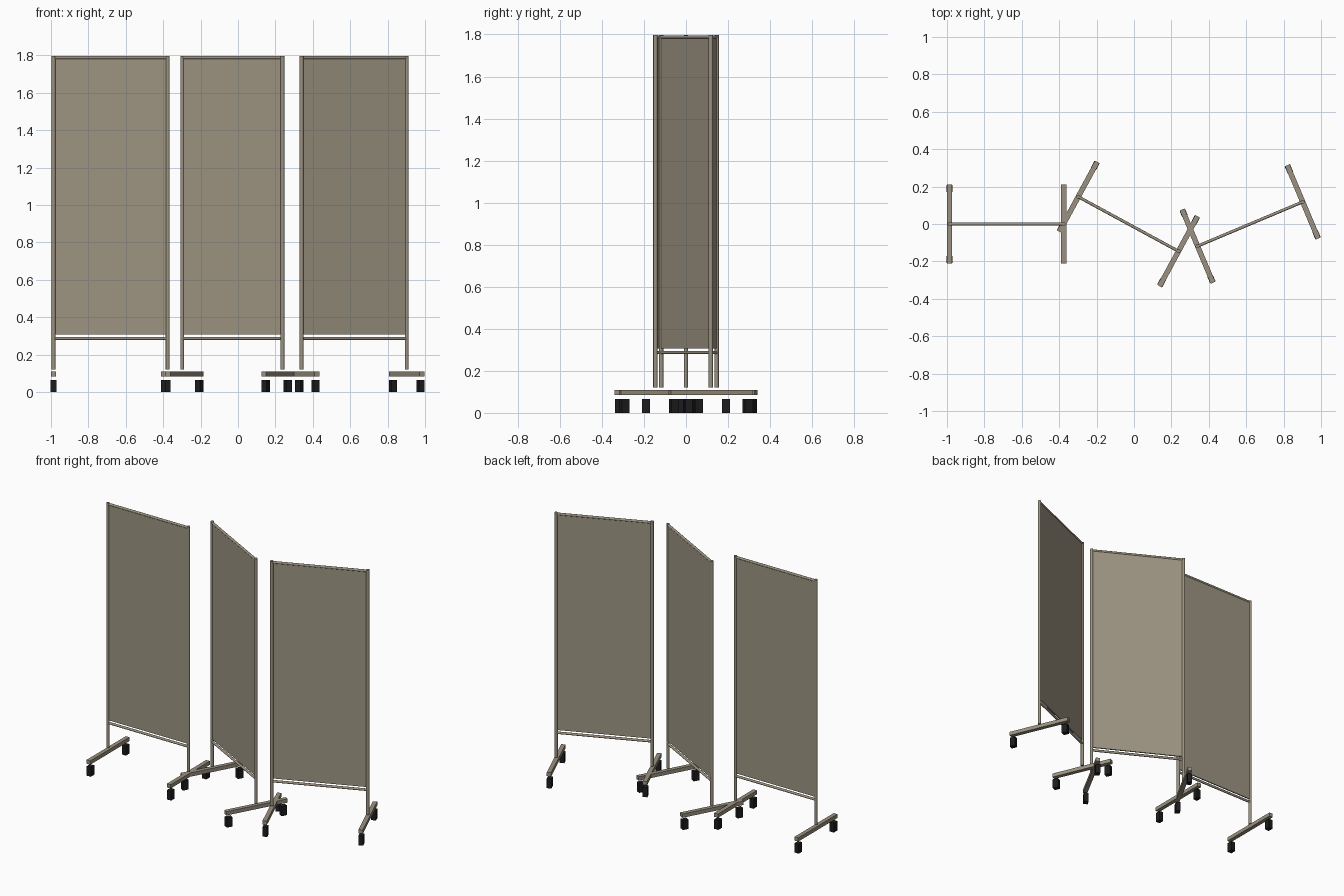
import bpy
from math import radians
from mathutils import Matrix, Vector

cube = bpy.data.objects.get("Cube")
if cube:
    bpy.data.objects.remove(cube, do_unlink=True)


def material(name, rgb):
    mat = bpy.data.materials.new(name)
    mat.use_nodes = True
    mat.diffuse_color = (*rgb, 1)
    mat.node_tree.nodes["Principled BSDF"].inputs["Base Color"].default_value = (*rgb, 1)
    return mat


FABRIC = material("taupe fabric", (0.34, 0.30, 0.225))
FRAME = material("taupe metal", (0.33, 0.29, 0.22))
RUBBER = material("black rubber", (0.012, 0.012, 0.012))

HALF = 0.305          # half the distance between the posts
POST_R, BAR_R = 0.0105, 0.008
TOP, BAR_TOP, BAR_LOW = 1.797, 1.788, 0.287


def finish(name, mat, place):
    obj = bpy.context.object
    obj.name = name
    obj.data.materials.append(mat)
    obj.matrix_world = place @ obj.matrix_basis
    return obj


def box(name, mat, place, centre, size):
    bpy.ops.mesh.primitive_cube_add(size=1, location=centre)
    bpy.context.object.data.transform(Matrix.Diagonal((*size, 1)))
    return finish(name, mat, place)


def tube(name, mat, place, start, end, radius):
    start, end = Vector(start), Vector(end)
    axis = end - start
    bpy.ops.mesh.primitive_cylinder_add(
        vertices=16, radius=radius, depth=axis.length, location=(start + end) / 2,
        rotation=axis.to_track_quat("Z", "Y").to_euler())
    bpy.ops.object.shade_smooth_by_angle(angle=radians(40))
    return finish(name, mat, place)


def screen(label, x, angle):
    place = Matrix.Translation((x, 0, 0)) @ Matrix.Rotation(radians(angle), 4, "Z")
    # Fabric panel and the two cross bars
    low, high = 0.307, BAR_TOP
    box(f"{label}_fabric", FABRIC, place, (0, 0, (low + high) / 2),
        (2 * HALF, 0.008, high - low))
    for part, z in (("top_bar", BAR_TOP), ("bottom_bar", BAR_LOW)):
        tube(f"{label}_{part}", FRAME, place, (-HALF, 0, z), (HALF, 0, z), BAR_R)
    # Post, foot and casters at each end
    for side, sx in (("right", -HALF), ("left", HALF)):
        tube(f"{label}_{side}_post", FRAME, place, (sx, 0, 0.12), (sx, 0, TOP), POST_R)
        box(f"{label}_{side}_foot", FRAME, place, (sx, 0, 0.097), (0.028, 0.425, 0.026))
        for end, y in (("front", -0.19), ("back", 0.19)):
            box(f"{label}_{side}_{end}_caster", RUBBER, place,
                (sx, y, 0.0325), (0.031, 0.038, 0.065))


screen("right_screen", -0.681, 0)
screen("middle_screen", -0.03, -28.5)
screen("left_screen", 0.621, 22.8)
